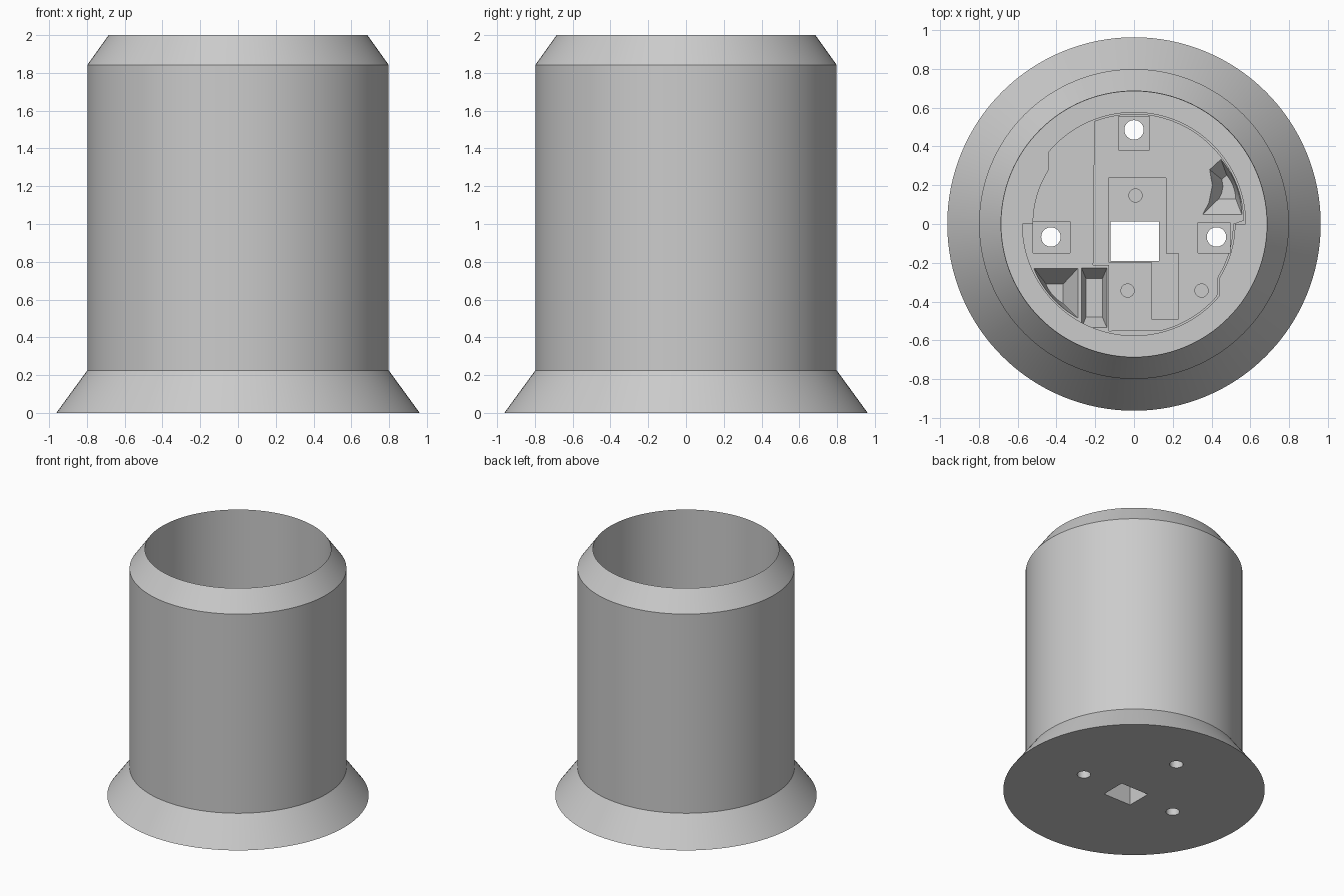
import bpy, bmesh, math

if "Cube" in bpy.data.objects:
    bpy.data.objects.remove(bpy.data.objects["Cube"])

SEG = 128
grey = bpy.data.materials.new("grey_plastic")
grey.diffuse_color = (0.6, 0.6, 0.6, 1)
grey.use_nodes = True
grey.node_tree.nodes["Principled BSDF"].inputs["Base Color"].default_value = grey.diffuse_color


def make_object(name, bm):
    bmesh.ops.recalc_face_normals(bm, faces=bm.faces)
    me = bpy.data.meshes.new(name)
    bm.to_mesh(me)
    bm.free()
    ob = bpy.data.objects.new(name, me)
    bpy.context.collection.objects.link(ob)
    me.materials.append(grey)
    return ob


def arc(r, a0, a1, n=24):
    return [(r * math.cos(math.radians(a0 + (a1 - a0) * i / n)),
             r * math.sin(math.radians(a0 + (a1 - a0) * i / n))) for i in range(n + 1)]


def rect(x0, y0, x1, y1):
    return [(x0, y0), (x1, y0), (x1, y1), (x0, y1)]


def circle(x, y, r):
    return [(x + px, y + py) for px, py in arc(r, 0, 360, 32)[:-1]]


def prism(name, pts, z0, z1, taper=1.0):
    """Upright prism; taper shrinks its bottom outline towards the middle."""
    cx = sum(p[0] for p in pts) / len(pts)
    cy = sum(p[1] for p in pts) / len(pts)
    bm = bmesh.new()
    lo = [bm.verts.new((cx + (x - cx) * taper, cy + (y - cy) * taper, z0)) for x, y in pts]
    hi = [bm.verts.new((x, y, z1)) for x, y in pts]
    bm.faces.new(lo)
    bm.faces.new(hi)
    n = len(pts)
    for i in range(n):
        j = (i + 1) % n
        bm.faces.new((lo[i], lo[j], hi[j], hi[i]))
    return make_object(name, bm)


# Hollow cup: flared foot, straight wall, chamfered rim, deep bore
profile = [(0.962, 0), (0.798, 0.225), (0.798, 1.842), (0.685, 2.0), (0.683, 0.3)]
bm = bmesh.new()
rings = []
for r, z in profile:
    rings.append([bm.verts.new((r * math.cos(2 * math.pi * i / SEG),
                                r * math.sin(2 * math.pi * i / SEG), z)) for i in range(SEG)])
for a, b in zip(rings, rings[1:]):
    for i in range(SEG):
        j = (i + 1) % SEG
        bm.faces.new((a[i], a[j], b[j], b[i]))
bm.faces.new(rings[0])
bm.faces.new(rings[-1])
cup = make_object("cup_body", bm)

# Twist-lock recess in the floor, then the deeper steps inside it
half = [(0.52, 0.0)] + arc(0.52, -2, -32) + [(0.44, -0.365)] + arc(0.575, -40, -180, 48)
lock = half + [(-x, -y) for x, y in half]
TOP = 0.4
cutters = [
    prism("lock_recess", lock, 0.22, TOP),
    prism("recess_step", [(-0.21, -0.21), (-0.13, -0.21), (-0.13, -0.55)]
          + arc(0.565, -76, -42) + [(0.43, -0.36), (0.43, -0.28)]
          + arc(0.51, -32, 0) + arc(0.565, 2, 111), 0.2, TOP),
    prism("centre_pocket", [(-0.132, -0.195), (0.09, -0.195), (0.09, -0.49), (0.228, -0.49),
                            (0.228, -0.152), (0.165, -0.152), (0.165, 0.238),
                            (-0.132, 0.238)], 0.17, TOP),
    prism("square_hole", rect(-0.122, -0.19, 0.128, 0.012), -0.1, TOP),
    # ramped catches and the side trough
    prism("right_catch", [(0.32, 0.016), (0.569, 0.016)] + arc(0.569, 3, 40)
          + [(0.365, 0.3), (0.382, 0.2), (0.36, 0.09)], 0.1, 0.24, 0.35),
    prism("left_catch", [(-0.277, -0.215), (-0.525, -0.215)] + arc(0.569, 203, 241)
          , 0.1, 0.24, 0.35),
    prism("trough", rect(-0.275, -0.545, -0.135, -0.216), 0.12, 0.24, 0.6),
]

# Screw holes in square seats
for i, (x, y, seat) in enumerate([(0, 0.485, rect(-0.08, 0.38, 0.08, 0.555)),
                                  (-0.428, -0.067, rect(-0.52, -0.15, -0.33, 0.012)),
                                  (0.425, -0.067, rect(0.33, -0.15, 0.495, 0.008))]):
    cutters.append(prism(f"screw_seat_{i}", seat, 0.16, TOP))
    cutters.append(prism(f"screw_hole_{i}", circle(x, y, 0.05), -0.1, TOP))

# Small blind peg holes
for i, (x, y) in enumerate([(0.008, 0.147), (-0.033, -0.343), (0.348, -0.343)]):
    cutters.append(prism(f"peg_hole_{i}", circle(x, y, 0.034), 0.12, TOP))

# Cut everything out of the cup
bpy.context.view_layer.objects.active = cup
for c in cutters:
    mod = cup.modifiers.new(c.name, 'BOOLEAN')
    mod.operation = 'DIFFERENCE'
    mod.solver = 'EXACT'
    mod.object = c
    bpy.ops.object.modifier_apply(modifier=mod.name)
    bpy.data.objects.remove(c, do_unlink=True)

# Smooth the round walls, keep the edges crisp
bpy.ops.object.select_all(action='DESELECT')
cup.select_set(True)
bpy.ops.object.shade_smooth_by_angle(angle=math.radians(25))
